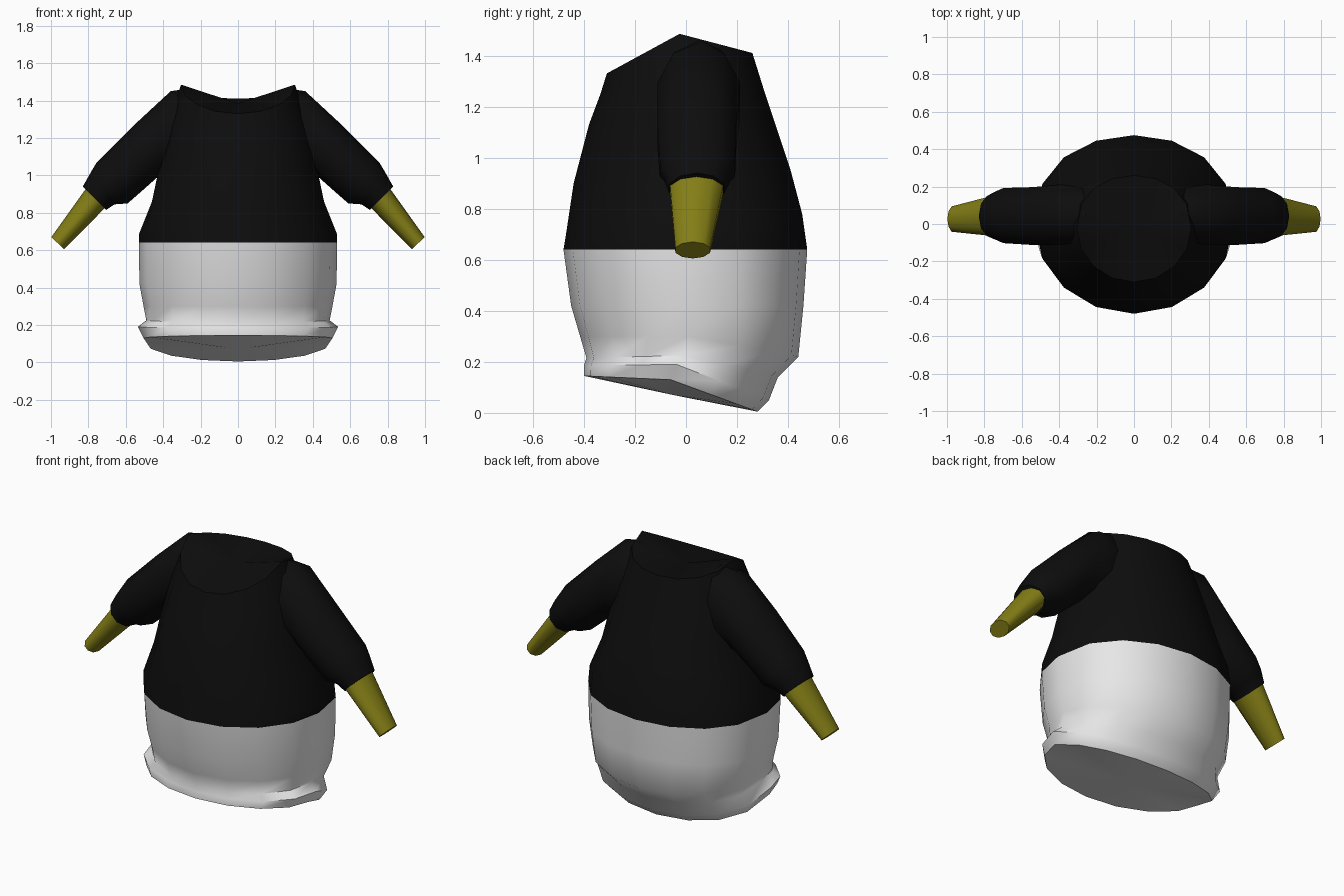
import bpy, bmesh, math
from mathutils import Vector

if "Cube" in bpy.data.objects:
    bpy.data.objects.remove(bpy.data.objects["Cube"])


def material(name, rgb):
    m = bpy.data.materials.new(name)
    m.diffuse_color = (*rgb, 1)
    m.use_nodes = True
    m.node_tree.nodes["Principled BSDF"].inputs["Base Color"].default_value = m.diffuse_color
    return m


BLACK = material("black cloth", (0.004, 0.004, 0.004))
WHITE = material("white cloth", (0.8, 0.8, 0.8))
OLIVE = material("olive yellow", (0.23, 0.21, 0.008))


def loft(name, rings, mat, start=None, end=None, angle=50):
    """Skin a list of point rings; start and end are optional cap centres."""
    bm = bmesh.new()
    loops = [[bm.verts.new(p) for p in r] for r in rings]
    n = len(loops[0])
    for a, b in zip(loops, loops[1:]):
        for i in range(n):
            j = (i + 1) % n
            bm.faces.new((a[i], a[j], b[j], b[i]))
    for loop, centre in ((loops[0], start), (loops[-1], end)):
        if centre is not None:
            c = bm.verts.new(centre)
            for i in range(n):
                bm.faces.new((loop[i], loop[(i + 1) % n], c))
    bmesh.ops.recalc_face_normals(bm, faces=bm.faces)
    mesh = bpy.data.meshes.new(name)
    bm.to_mesh(mesh)
    bm.free()
    mesh.materials.append(mat)
    ob = bpy.data.objects.new(name, mesh)
    bpy.context.collection.objects.link(ob)
    bpy.ops.object.select_all(action='DESELECT')
    ob.select_set(True)
    bpy.context.view_layer.objects.active = ob
    bpy.ops.object.shade_smooth_by_angle(angle=math.radians(angle))
    return ob


def body_ring(zf, zs, zb, hx, yf, yb, n=16):
    """Oval ring with separate front, side and back heights, fuller at the back."""
    pts = []
    yc, hy = (yf + yb) / 2, (yb - yf) / 2
    for i in range(n):
        a = 2 * math.pi * i / n
        c, s = math.cos(a), math.sin(a)
        e = 0.82 if s > 0 else 1.0
        y = math.copysign(abs(s) ** e, s)
        z = zs + (zb - zs) * y if s > 0 else zs + (zs - zf) * y
        pts.append((hx * c, yc + hy * y, z))
    return pts


# Lower body with a flared, tilted hem
lower = [
    (0.145, 0.130, 0.005, 0.505, -0.40, 0.28),
    (0.185, 0.190, 0.050, 0.535, -0.40, 0.325),
    (0.215, 0.225, 0.140, 0.490, -0.39, 0.36),
    (0.300, 0.300, 0.220, 0.505, -0.415, 0.44),
    (0.420, 0.420, 0.420, 0.527, -0.45, 0.46),
    (0.640, 0.640, 0.640, 0.530, -0.48, 0.475),
]
loft("lower_body", [body_ring(*r) for r in lower], WHITE, start=(0, -0.05, 0.07))

# Upper body, rising to a saddle-shaped closed top
upper = [
    (0.64, 0.64, 0.64, 0.530, -0.48, 0.475),
    (0.70, 0.69, 0.78, 0.528, -0.47, 0.455),
    (0.90, 0.86, 0.95, 0.460, -0.44, 0.41),
    (1.13, 1.05, 1.10, 0.420, -0.38, 0.36),
    (1.25, 1.28, 1.25, 0.370, -0.335, 0.31),
    (1.33, 1.485, 1.41, 0.305, -0.31, 0.26),
]
loft("upper_body", [body_ring(*r) for r in upper], BLACK, end=(0, 0.0, 1.385))


def arm_ring(tx, tz, bx, bz, y0, y1, side, n=10):
    """Oval ring spanned by a top point, a bottom point and a depth range."""
    t, b = Vector((tx, 0, tz)), Vector((bx, 0, bz))
    mid, half = (t + b) / 2, (t - b) / 2
    pts = []
    for i in range(n):
        a = 2 * math.pi * i / n
        p = mid + half * math.cos(a)
        pts.append((side * p.x, (y0 + y1) / 2 + (y1 - y0) / 2 * math.sin(a), p.z))
    return pts


sleeve = [
    (0.26, 1.465, 0.30, 1.00, -0.10, 0.20),
    (0.36, 1.450, 0.42, 1.00, -0.12, 0.22),
    (0.56, 1.265, 0.51, 0.92, -0.12, 0.205),
    (0.755, 1.07, 0.59, 0.85, -0.11, 0.20),
    (0.785, 1.02, 0.66, 0.845, -0.09, 0.18),
    (0.830, 0.94, 0.705, 0.815, -0.07, 0.155),
]
flipper = [
    (0.805, 0.94, 0.712, 0.825, -0.068, 0.152),
    (0.998, 0.67, 0.930, 0.605, -0.045, 0.098),
]
for side, label in ((-1, "left"), (1, "right")):
    loft(label + "_sleeve", [arm_ring(*r, side) for r in sleeve], BLACK,
         end=(side * 0.7675, 0.042, 0.8775))
    loft(label + "_flipper", [arm_ring(*r, side) for r in flipper], OLIVE,
         end=(side * 0.964, 0.027, 0.6375))
